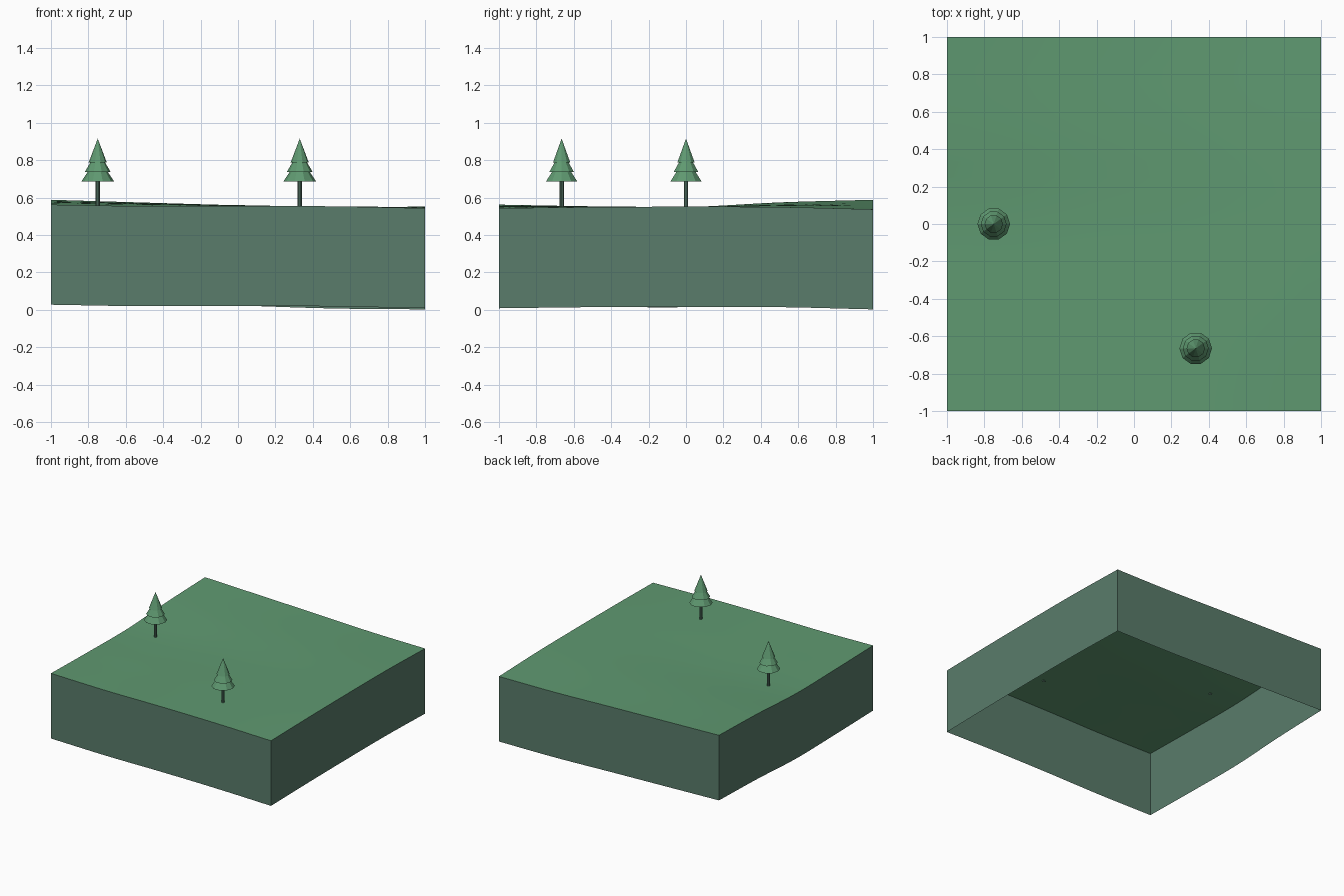
import bpy
import bmesh
import math
from mathutils import Matrix

if "Cube" in bpy.data.objects:
    bpy.data.objects.remove(bpy.data.objects["Cube"], do_unlink=True)


def material(name, rgb):
    mat = bpy.data.materials.new(name)
    mat.use_nodes = True
    mat.diffuse_color = (*rgb, 1)
    mat.node_tree.nodes["Principled BSDF"].inputs["Base Color"].default_value = (*rgb, 1)
    return mat


grass = material("grass green", (0.115, 0.32, 0.165))
earth = material("grey green earth", (0.1, 0.2, 0.145))
bark = material("bark green", (0.1, 0.2, 0.145))


def finish(name, bm, mat, smooth=False):
    mesh = bpy.data.meshes.new(name)
    bm.to_mesh(mesh)
    bm.free()
    mesh.materials.append(mat)
    for poly in mesh.polygons:
        poly.use_smooth = smooth
    obj = bpy.data.objects.new(name, mesh)
    bpy.context.collection.objects.link(obj)
    return obj


# Rolling ground: edge height profiles blended across the square
FRONT = (0.562, 0.554, 0.556, 0.553, 0.543)
BACK = (0.588, 0.573, 0.558, 0.542, 0.537)
LEFT = (0.562, 0.553, 0.549, 0.574, 0.588)
RIGHT = (0.543, 0.549, 0.551, 0.549, 0.537)
STEPS = 24
DEPTH = 0.535


def sample(profile, t):
    s = t * 4
    i = min(int(s), 3)
    f = s - i
    b, c = profile[i], profile[i + 1]
    a = profile[i - 1] if i else 2 * b - c
    d = profile[i + 2] if i < 3 else 2 * c - b
    return b + f / 2 * (c - a + f * (2 * a - 5 * b + 4 * c - d + f * (3 * (b - c) + d - a)))


def height(x, y):
    u, v = (x + 1) / 2, (y + 1) / 2
    across = (1 - v) * sample(FRONT, u) + v * sample(BACK, u)
    along = (1 - u) * sample(LEFT, v) + u * sample(RIGHT, v)
    corners = ((1 - v) * ((1 - u) * FRONT[0] + u * FRONT[-1])
               + v * ((1 - u) * BACK[0] + u * BACK[-1]))
    return across + along - corners


bm = bmesh.new()
bmesh.ops.create_grid(bm, x_segments=STEPS, y_segments=STEPS, size=1)
for v in bm.verts:
    v.co.z = height(v.co.x, v.co.y)
finish("ground_surface", bm, grass, smooth=True)

# Open-bottomed skirt whose lower rim follows the ground
path = [-1 + 2 * i / STEPS for i in range(STEPS)]
rim = ([(t, -1) for t in path] + [(1, t) for t in path]
       + [(-t, 1) for t in path] + [(-1, -t) for t in path])
bm = bmesh.new()
top = [bm.verts.new((x, y, height(x, y))) for x, y in rim]
low = [bm.verts.new((x, y, height(x, y) - DEPTH)) for x, y in rim]
for i in range(len(rim)):
    j = (i + 1) % len(rim)
    bm.faces.new((low[i], low[j], top[j], top[i]))
finish("ground_skirt", bm, earth)


# Conifers: a thin trunk and three stacked tiers
def add_cone(name, x, y, z0, z1, r0, r1, mat):
    bm = bmesh.new()
    bmesh.ops.create_cone(bm, cap_ends=True, segments=10, radius1=r0, radius2=r1,
                          depth=z1 - z0,
                          matrix=Matrix.Translation((x, y, (z0 + z1) / 2))
                          @ Matrix.Rotation(math.pi / 2, 4, "Z"))
    bmesh.ops.remove_doubles(bm, verts=bm.verts, dist=0.0001)
    return finish(name, bm, mat)


TIERS = (("lower", 0.687, 0.75, 0.087, 0.045),
         ("middle", 0.737, 0.80, 0.069, 0.032),
         ("upper", 0.786, 0.915, 0.049, 0.0))
for side, x, y in (("right", -0.75, 0.0), ("left", 0.33, -0.665)):
    add_cone(side + "_tree_trunk", x, y, height(x, y) - 0.005, 0.70, 0.012, 0.012, bark)
    for tier, z0, z1, r0, r1 in TIERS:
        add_cone(side + "_tree_" + tier + "_tier", x, y, z0, z1, r0, r1, grass)
